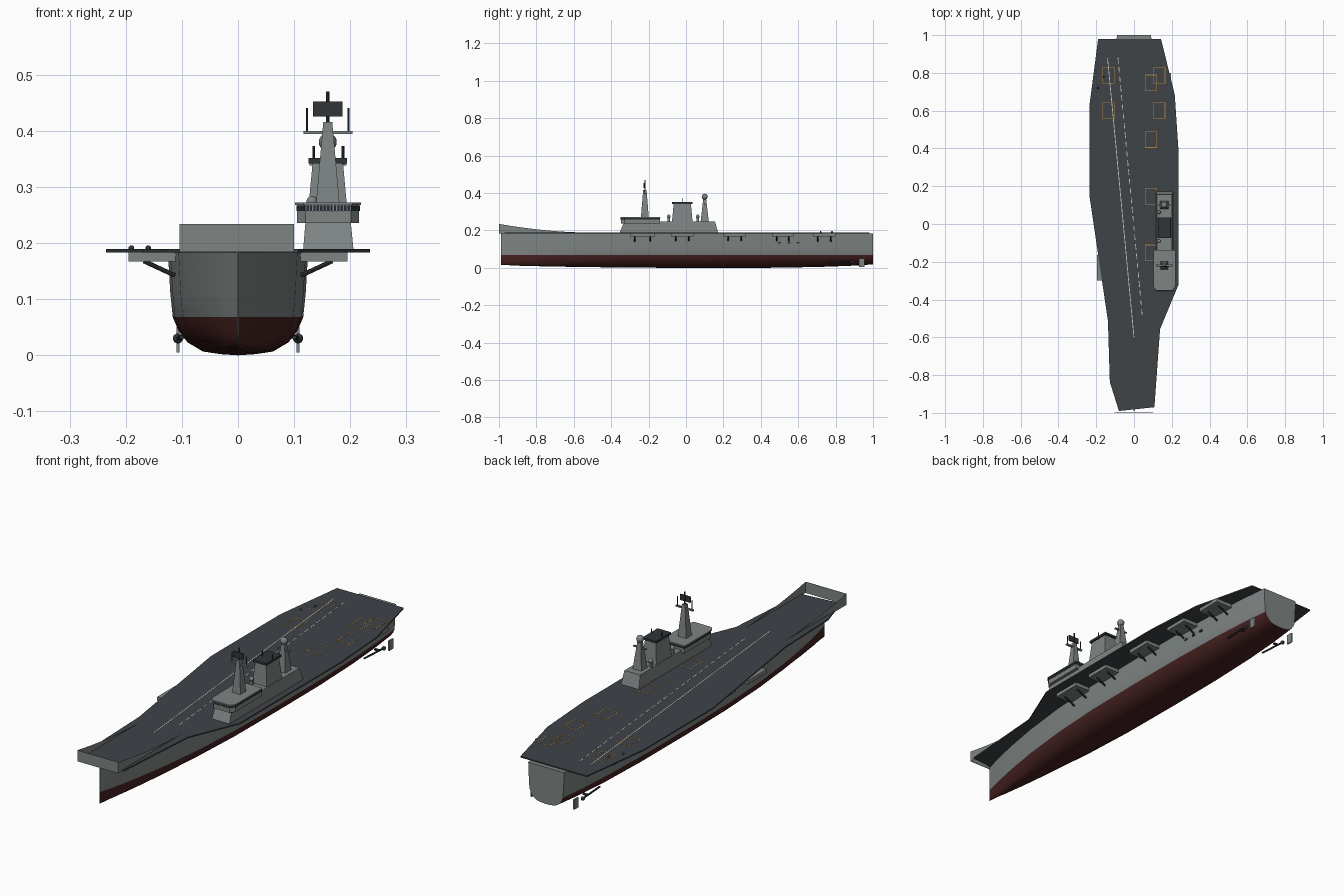
import bpy, bmesh, math
from mathutils import Vector

if "Cube" in bpy.data.objects:
    bpy.data.objects.remove(bpy.data.objects["Cube"])


def mat(name, r, g, b):
    m = bpy.data.materials.new(name)
    m.diffuse_color = (r, g, b, 1)
    m.use_nodes = True
    m.node_tree.nodes["Principled BSDF"].inputs["Base Color"].default_value = m.diffuse_color
    return m


GREY = mat("hull grey", 0.21, 0.235, 0.23)
DECK = mat("deck dark grey", 0.05, 0.056, 0.064)
RED = mat("antifouling red", 0.065, 0.016, 0.016)
DARK = mat("dark fittings", 0.03, 0.035, 0.038)
WHITE = mat("marking white", 0.6, 0.6, 0.55)
ORANGE = mat("marking orange", 0.45, 0.23, 0.05)
GLASS = mat("window glass", 0.015, 0.022, 0.028)


def make(name, verts, faces, *mats):
    me = bpy.data.meshes.new(name)
    me.from_pydata(verts, [], faces)
    for m in mats:
        me.materials.append(m)
    bm = bmesh.new()
    bm.from_mesh(me)
    bmesh.ops.recalc_face_normals(bm, faces=bm.faces)
    bm.to_mesh(me)
    bm.free()
    ob = bpy.data.objects.new(name, me)
    bpy.context.collection.objects.link(ob)
    return ob


def smooth(ob, angle=35):
    bpy.ops.object.select_all(action='DESELECT')
    ob.select_set(True)
    bpy.context.view_layer.objects.active = ob
    bpy.ops.object.shade_smooth_by_angle(angle=math.radians(angle))


def prism(name, bottom, top, m):
    """Solid between two outlines of equal point count."""
    n = len(bottom)
    faces = [tuple(range(n)), tuple(range(n, 2 * n))]
    faces += [(i, (i + 1) % n, n + (i + 1) % n, n + i) for i in range(n)]
    return make(name, list(bottom) + list(top), faces, m)


def rect(x0, x1, y0, y1, z):
    return [(x0, y0, z), (x1, y0, z), (x1, y1, z), (x0, y1, z)]


def box(name, x0, x1, y0, y1, z0, z1, m):
    return prism(name, rect(x0, x1, y0, y1, z0), rect(x0, x1, y0, y1, z1), m)


def tower(name, x, y, z0, z1, hx0, hy0, hx1, hy1, m):
    return prism(name, rect(x - hx0, x + hx0, y - hy0, y + hy0, z0),
                 rect(x - hx1, x + hx1, y - hy1, y + hy1, z1), m)


def rod(name, a, b, r, m, sides=8):
    a, b = Vector(a), Vector(b)
    d = (b - a).normalized()
    u = d.orthogonal().normalized()
    v = d.cross(u)
    ring = [(u * math.cos(t) + v * math.sin(t)) * r
            for t in (2 * math.pi * i / sides for i in range(sides))]
    return prism(name, [tuple(a + p) for p in ring], [tuple(b + p) for p in ring], m)


def ball(name, x, y, z, r, m):
    bpy.ops.mesh.primitive_uv_sphere_add(segments=16, ring_count=10, radius=r, location=(x, y, z))
    ob = bpy.context.object
    ob.name = name
    ob.data.materials.append(m)
    smooth(ob, 60)


# Hull: stations (y, half width, keel height) lofted over one half section
WATER, TOP = 0.068, 0.184
stations = [(-0.99, 0.001, 0.016), (-0.9, 0.026, 0.011), (-0.78, 0.052, 0.008), (-0.62, 0.08, 0.005),
            (-0.4, 0.106, 0.002), (-0.15, 0.121, 0), (0.15, 0.125, 0), (0.45, 0.124, 0),
            (0.7, 0.116, 0.004), (0.87, 0.104, 0.01), (1.0, 0.09, 0.018)]
section = [(0, 0), (0.25, 0.03), (0.5, 0.1), (0.72, 0.34), (0.85, 0.65), (0.93, 1)]
verts, faces = [], []
for y, w, keel in stations:
    half = [(f * w, keel + (WATER - keel) * t) for f, t in section]
    half += [(0.965 * w, 0.11), (w, TOP)]
    ring = [(-x, y, z) for x, z in reversed(half[1:])] + [(x, y, z) for x, z in half]
    verts += ring
n = len(ring)
for s in range(len(stations) - 1):
    faces += [(s * n + i, s * n + (i + 1) % n, (s + 1) * n + (i + 1) % n, (s + 1) * n + i) for i in range(n)]
faces += [tuple(range(n)), tuple(range(len(verts) - n, len(verts)))]
hull = make("hull", verts, faces, GREY, RED)
for p in hull.data.polygons:
    if max(hull.data.vertices[i].co.z for i in p.vertices) < WATER + 0.001:
        p.material_index = 1
smooth(hull, 30)

# Flight deck slab
outline = [(-0.19, 0.98), (-0.235, 0.635), (-0.235, 0.143), (-0.138, -0.513), (-0.128, -0.836),
           (-0.08, -0.99), (0.108, -0.97), (0.138, -0.556), (0.235, -0.323), (0.235, 0.397),
           (0.216, 0.683), (0.143, 0.98)]
prism("flight_deck", [(x, y, 0.183) for x, y in outline], [(x, y, 0.189) for x, y in outline], DECK)

# Bow ramp: curved side walls and a front wall, open on top
steps = 10
ramp = []
for i in range(steps + 1):
    t = i / steps
    ramp.append((-0.55 - 0.448 * t, 0.189 + 0.045 * t ** 1.7))
for side, x in (("left", -0.104), ("right", 0.1)):
    v = [(x, y, 0.184) for y, z in ramp] + [(x, y, z) for y, z in ramp]
    f = [(i, i + 1, steps + 2 + i, steps + 1 + i) for i in range(steps)]
    make("ramp_wall_" + side, v, f, GREY)
box("ramp_front", -0.104, 0.1, -1.0, -0.998, 0.184, 0.234, GREY)


# Deck markings
def stripe(name, a, b, w, m):
    a, b = Vector(a), Vector(b)
    d = (b - a).normalized() * w / 2
    q = Vector((-d.y, d.x))
    pts = [a - q, b - q, b + q, a + q]
    prism(name, [(p.x, p.y, 0.188) for p in pts], [(p.x, p.y, 0.1897) for p in pts], m)


stripe("landing_line", (-0.14, 0.88), (0, -0.6), 0.004, WHITE)
start, end = Vector((-0.085, 0.88)), Vector((0.045, -0.5))
for i in range(28):
    stripe("centre_dash", start.lerp(end, i / 28), start.lerp(end, (i + 0.6) / 28), 0.004, WHITE)
spots = [(0.09, -0.153), (0.09, 0.147), (0.09, 0.447), (0.09, 0.747),
         (0.133, 0.6), (0.133, 0.787), (-0.135, 0.6), (-0.135, 0.787)]
for x, y in spots:
    c = [(x - 0.031, y - 0.042), (x + 0.031, y - 0.042), (x + 0.031, y + 0.042), (x - 0.031, y + 0.042)]
    for i in range(4):
        stripe("parking_spot", c[i], c[(i + 1) % 4], 0.003, ORANGE)

# Sponsons with struts, shafts, propellers and rudders on both sides
for s in (-1, 1):
    for y0, y1 in ((-0.3, -0.165), (-0.08, 0.04), (0.2, 0.32), (0.46, 0.575), (0.68, 0.8)):
        box("sponson", *sorted((s * 0.11, s * 0.195)), y0, y1, 0.167, 0.184, GREY)
        for y in (y0 + 0.025, y1 - 0.025):
            rod("sponson_strut", (s * 0.168, y, 0.168), (s * 0.112, y, 0.142), 0.004, DARK)
    rod("propeller_shaft", (s * 0.1, 0.76, 0.032), (s * 0.107, 0.9, 0.03), 0.004, DARK)
    ball("propeller_hub", s * 0.107, 0.89, 0.03, 0.009, DARK)
    box("propeller_bracket", *sorted((s * 0.085, s * 0.107)), 0.85, 0.862, 0.03, 0.036, DARK)
    box("rudder", s * 0.107 - 0.003, s * 0.107 + 0.003, 0.925, 0.955, 0.005, 0.05, GREY)
for y in (0.5, 0.55, 0.6):
    box("hull_opening", 0.115, 0.1225, y - 0.008, y + 0.008, 0.13, 0.138, DARK)
for x, y in ((-0.19, 0.72), (-0.16, 0.78)):
    ball("deck_edge_dome", x, y, 0.191, 0.005, DARK)

# Island
prism("island_base", rect(0.116, 0.206, -0.355, 0.172, 0.187), rect(0.121, 0.2, -0.33, 0.155, 0.247), GREY)


def bridge_ring(g, z):
    x0, x1, y0, y1 = 0.105 - g, 0.216 + g, -0.348 - g, -0.14 + g
    return [(x0 + 0.015, y0, z), (x1 - 0.015, y0, z), (x1, y0 + 0.02, z), (x1, y1, z), (x0, y1, z), (x0, y0 + 0.02, z)]


prism("bridge", bridge_ring(0, 0.236), bridge_ring(0, 0.271), GREY)
prism("bridge_windows", bridge_ring(0.001, 0.257), bridge_ring(0.001, 0.267), GLASS)
prism("bridge_roof", bridge_ring(0.003, 0.268), bridge_ring(0.003, 0.272), GREY)
for i in range(14):
    x = 0.121 + i * 0.0061
    box("window_post", x - 0.001, x + 0.001, -0.351, -0.345, 0.256, 0.268, GREY)

# Funnel
tower("funnel", 0.16, -0.02, 0.246, 0.344, 0.036, 0.055, 0.027, 0.046, GREY)
box("funnel_cap", 0.126, 0.194, -0.074, 0.034, 0.342, 0.352, DARK)
for x in (0.135, 0.187):
    rod("funnel_aerial", (x, -0.02, 0.34), (x, -0.02, 0.373), 0.0025, DARK)

# Main mast with crossarm and radar panel
tower("main_mast", 0.16, -0.22, 0.27, 0.416, 0.021, 0.021, 0.008, 0.009, GREY)
box("main_crossarm", 0.117, 0.204, -0.225, -0.215, 0.394, 0.4, GREY)
for x in (0.123, 0.197):
    rod("mast_aerial", (x, -0.22, 0.397), (x, -0.22, 0.441), 0.002, DARK)
rod("mast_pole", (0.16, -0.22, 0.41), (0.16, -0.22, 0.47), 0.003, DARK)
box("radar_panel", 0.134, 0.186, -0.228, -0.222, 0.426, 0.452, DARK)

# Aft mast with radome, and small domes
tower("aft_mast", 0.16, 0.1, 0.246, 0.366, 0.022, 0.022, 0.009, 0.008, GREY)
box("aft_crossarm", 0.127, 0.193, 0.096, 0.104, 0.338, 0.343, GREY)
ball("radome", 0.16, 0.1, 0.38, 0.016, GREY)
for y in (-0.092, 0.063):
    box("dome_stand", 0.126, 0.138, y - 0.006, y + 0.006, 0.245, 0.268, GREY)
    ball("small_dome", 0.132, y, 0.274, 0.01, GREY)
